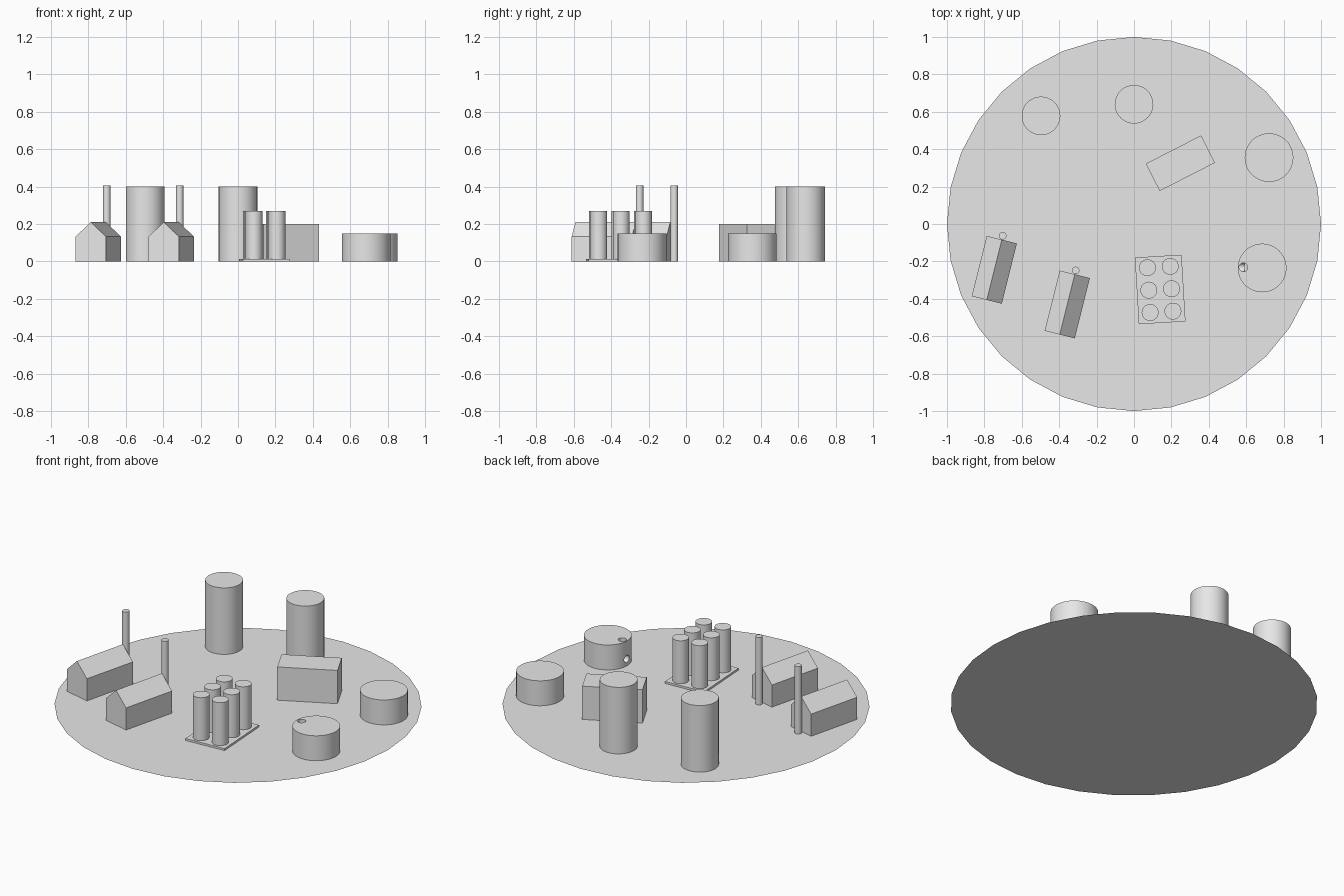
import bpy
import bmesh
import math
from mathutils import Matrix

if "Cube" in bpy.data.objects:
    bpy.data.objects.remove(bpy.data.objects["Cube"], do_unlink=True)

GREY = (0.8, 0.8, 0.8, 1.0)
grey = bpy.data.materials.new("light_grey")
grey.use_nodes = True
grey.diffuse_color = GREY
grey.node_tree.nodes["Principled BSDF"].inputs["Base Color"].default_value = GREY


def add_object(name, bm, location=(0, 0, 0), turn=0.0):
    """Turn a bmesh into a placed grey object."""
    mesh = bpy.data.meshes.new(name)
    bm.to_mesh(mesh)
    bm.free()
    mesh.materials.append(grey)
    obj = bpy.data.objects.new(name, mesh)
    bpy.context.collection.objects.link(obj)
    obj.location = location
    obj.rotation_euler.z = math.radians(turn)
    return obj


def smooth(obj):
    bpy.ops.object.select_all(action="DESELECT")
    obj.select_set(True)
    bpy.context.view_layer.objects.active = obj
    bpy.ops.object.shade_smooth_by_angle(angle=math.radians(35))


def cylinder(name, x, y, radius, bottom, top, segments=48):
    bm = bmesh.new()
    height = top - bottom
    bmesh.ops.create_cone(bm, cap_ends=True, segments=segments,
                          radius1=radius, radius2=radius, depth=height,
                          matrix=Matrix.Translation((0, 0, height / 2)))
    obj = add_object(name, bm, (x, y, bottom))
    smooth(obj)
    return obj


def prism(name, outline, length, location, turn):
    """Extrude an x-z outline along y, centred on its middle."""
    bm = bmesh.new()
    face = bm.faces.new([bm.verts.new((x, -length / 2, z)) for x, z in outline])
    result = bmesh.ops.extrude_face_region(bm, geom=[face])
    moved = [v for v in result["geom"] if isinstance(v, bmesh.types.BMVert)]
    bmesh.ops.translate(bm, verts=moved, vec=(0, length, 0))
    bmesh.ops.recalc_face_normals(bm, faces=bm.faces[:])
    return add_object(name, bm, location, turn)


def box(name, width, length, height, location, turn):
    w = width / 2
    return prism(name, [(-w, 0), (w, 0), (w, height), (-w, height)],
                 length, location, turn)


# Flat round ground plate
bm = bmesh.new()
bmesh.ops.create_circle(bm, cap_ends=True, segments=32, radius=1.0)
add_object("ground_disc", bm)

# Two tall tanks and a low plain tank
cylinder("tall_tank_centre", 0.0, 0.64, 0.103, 0, 0.4)
cylinder("tall_tank_right", -0.497, 0.578, 0.103, 0, 0.4)
cylinder("low_tank_back", 0.722, 0.355, 0.13, 0, 0.15)

# Low tank with a bore from the top meeting one from the side
tank = cylinder("low_tank_front", 0.685, -0.235, 0.13, 0, 0.15)
bore_top = cylinder("bore_top", 0.585, -0.231, 0.023, 0.04, 0.2, 24)
bore_side = cylinder("bore_side", 0.5, -0.231, 0.022, 0, 0.09, 24)
bore_side.location.z = 0.042
bore_side.rotation_euler.y = math.radians(90)
for bore in (bore_top, bore_side):
    bore.hide_render = True
    bore.hide_set(True)
    bore.display_type = "WIRE"
    cut = tank.modifiers.new("cut_" + bore.name, "BOOLEAN")
    cut.operation = "DIFFERENCE"
    cut.solver = "EXACT"
    cut.object = bore
bpy.context.view_layer.update()
cut_mesh = bpy.data.meshes.new_from_object(
    tank.evaluated_get(bpy.context.evaluated_depsgraph_get()))
tank.modifiers.clear()
tank.data = cut_mesh
for bore in (bore_top, bore_side):
    bpy.data.objects.remove(bore, do_unlink=True)
smooth(tank)

# Block building
box("block_building", 0.332, 0.164, 0.2, (0.248, 0.325, 0), 27)

# Gabled houses, each with a chimney behind the rear gable
GABLE = [(-0.083, 0), (0.083, 0), (0.083, 0.133), (0, 0.21), (-0.083, 0.133)]
for side, x, y in (("right", -0.747, -0.245), ("left", -0.357, -0.43)):
    prism("house_" + side, GABLE, 0.332, (x, y, 0), -14)
    cylinder("chimney_" + side, x + 0.045, y + 0.182, 0.02, 0, 0.405, 24)

# Silo group on a thin slab
ANGLE = 3.4
slab = (0.14, -0.35)
box("silo_slab", 0.25, 0.357, 0.012, (*slab, 0), ANGLE)
turn = Matrix.Rotation(math.radians(ANGLE), 3, "Z")
for row in (-1, 0, 1):
    for col in (-1, 1):
        spot = turn @ Matrix.Translation((col * 0.061, row * 0.12, 0)).translation
        cylinder("silo", slab[0] + spot.x, slab[1] + spot.y, 0.045, 0.012, 0.27, 32)
